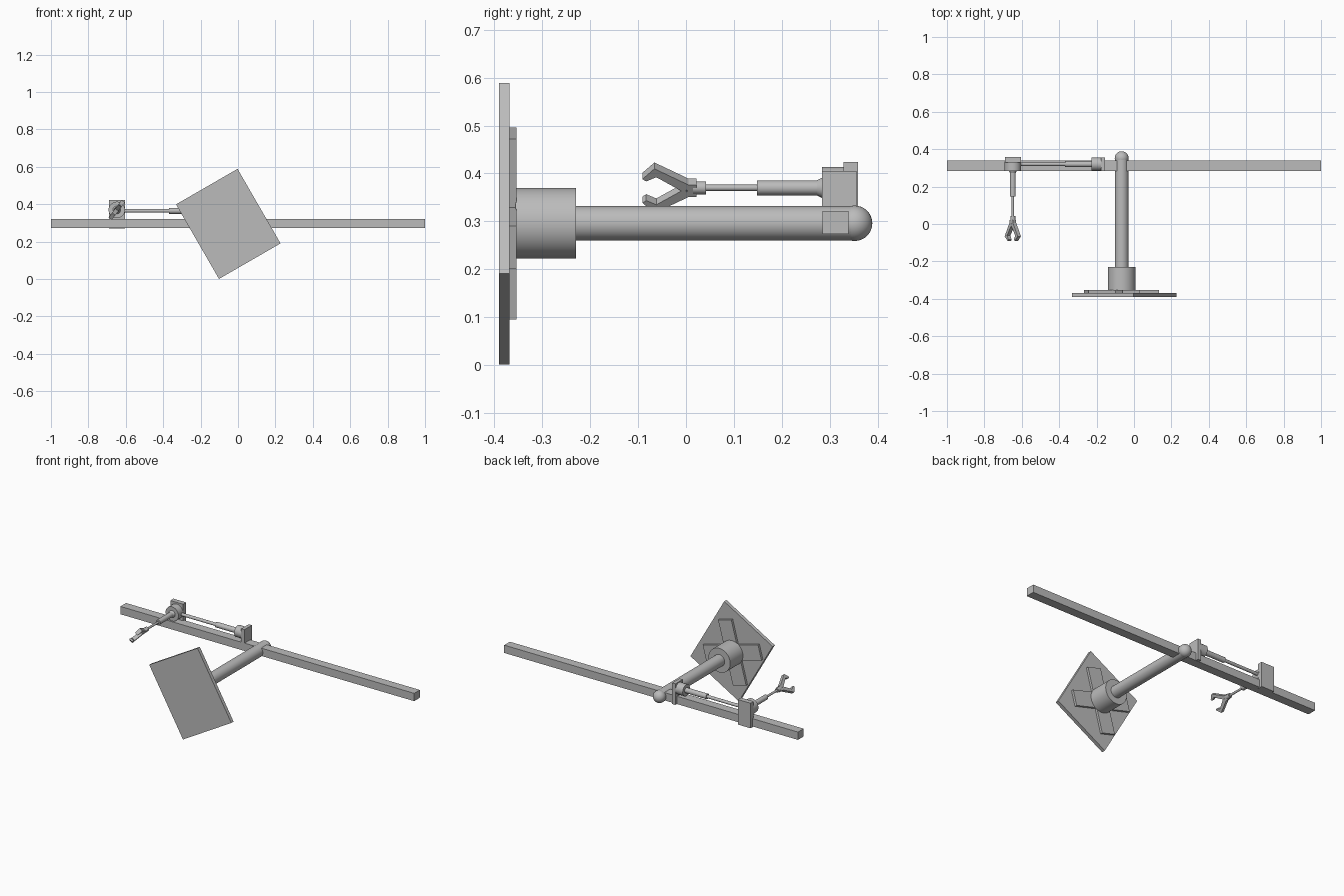
import bpy
import bmesh
import math
from mathutils import Vector, Matrix

cube = bpy.data.objects.get("Cube")
if cube:
    bpy.data.objects.remove(cube, do_unlink=True)

grey = bpy.data.materials.new("plain grey")
grey.use_nodes = True
colour = (0.5, 0.5, 0.5, 1)
grey.diffuse_color = colour
grey.node_tree.nodes["Principled BSDF"].inputs["Base Color"].default_value = colour


def finish(name, bm, smooth=False):
    bmesh.ops.recalc_face_normals(bm, faces=bm.faces)
    mesh = bpy.data.meshes.new(name)
    bm.to_mesh(mesh)
    bm.free()
    mesh.materials.append(grey)
    obj = bpy.data.objects.new(name, mesh)
    bpy.context.collection.objects.link(obj)
    if smooth:
        bpy.ops.object.select_all(action="DESELECT")
        obj.select_set(True)
        bpy.context.view_layer.objects.active = obj
        bpy.ops.object.shade_smooth_by_angle(angle=math.radians(35))
    return obj


def box(name, centre, size, turn=0):
    """Box turned about the y axis."""
    bm = bmesh.new()
    matrix = (Matrix.Translation(centre)
              @ Matrix.Rotation(math.radians(turn), 4, "Y")
              @ Matrix.Diagonal((*size, 1)))
    bmesh.ops.create_cube(bm, size=1, matrix=matrix)
    return finish(name, bm)


def rod(name, start, end, r1, r2=None, sides=32):
    """Cylinder or cone between two points."""
    a, b = Vector(start), Vector(end)
    axis = b - a
    matrix = (Matrix.Translation((a + b) / 2)
              @ axis.to_track_quat("Z", "Y").to_matrix().to_4x4())
    bm = bmesh.new()
    bmesh.ops.create_cone(bm, cap_ends=True, segments=sides, radius1=r1,
                          radius2=r1 if r2 is None else r2,
                          depth=axis.length, matrix=matrix)
    return finish(name, bm, smooth=True)


# Tilted front panel with a cross brace on its back
box("front_panel", (-0.052, -0.379, 0.295), (0.38, 0.022, 0.46), turn=-30)
px, pz = -0.066, 0.296
for name, turn in (("brace_upright", 15), ("brace_crossbar", 105)):
    box(name, (px, -0.361, pz), (0.093, 0.014, 0.39), turn)

# Mast with hub and rounded end
rod("mast_hub", (px, -0.356, pz), (px, -0.23, pz), 0.074, sides=48)
rod("mast", (px, -0.24, pz), (px, 0.352, pz), 0.036)
bm = bmesh.new()
bmesh.ops.create_uvsphere(bm, u_segments=32, v_segments=16, radius=0.037,
                          matrix=Matrix.Translation((px, 0.352, pz)))
finish("mast_end_ball", bm, smooth=True)

# Long cross beam
box("cross_beam", (0, 0.312, 0.298), (2, 0.055, 0.048))

# Shoulder bracket and upper arm
ay, az = 0.32, 0.365
box("shoulder_plate", (-0.166, ay, 0.34), (0.022, 0.072, 0.13))
rod("shoulder_joint", (-0.226, ay, az), (-0.17, ay, az), 0.035)
rod("upper_arm_sleeve", (-0.37, ay, az), (-0.22, ay, az), 0.016)
rod("upper_arm_rod", (-0.64, ay, az), (-0.36, ay, az), 0.0095)

# Elbow bracket and forearm
ex, ez = -0.648, 0.37
box("elbow_plate", (ex, 0.344, 0.347), (0.086, 0.03, 0.154))
rod("elbow_joint", (ex, 0.284, ez), (ex, 0.335, ez), 0.044)
rod("forearm_collar", (ex, 0.272, ez), (ex, 0.286, ez), 0.015, 0.022)
rod("forearm_sleeve", (ex, 0.148, ez), (ex, 0.28, ez), 0.0155)
rod("forearm_rod", (ex, 0.03, ez), (ex, 0.155, ez), 0.0065)

# Wrist and two-finger gripper, turned about the forearm axis
rod("wrist", (ex, 0.015, ez), (ex, 0.042, ez), 0.0135)
box("gripper_base", (ex, 0.012, ez), (0.022, 0.02, 0.032), turn=37)
profile = [(0.01, 0.013), (-0.066, 0.058), (-0.091, 0.031),
           (-0.083, 0.025), (-0.062, 0.036), (-0.004, -0.004)]
frame = (Matrix.Translation((ex, 0, ez))
         @ Matrix.Rotation(math.radians(37), 4, "Y"))
for name, side in (("upper_finger", 1), ("lower_finger", -1)):
    bm = bmesh.new()
    face = bm.faces.new([bm.verts.new((-0.011, y, side * z))
                         for y, z in profile])
    out = bmesh.ops.extrude_face_region(bm, geom=[face])
    moved = [g for g in out["geom"] if isinstance(g, bmesh.types.BMVert)]
    bmesh.ops.translate(bm, verts=moved, vec=(0.022, 0, 0))
    bm.transform(frame)
    finish(name, bm)
